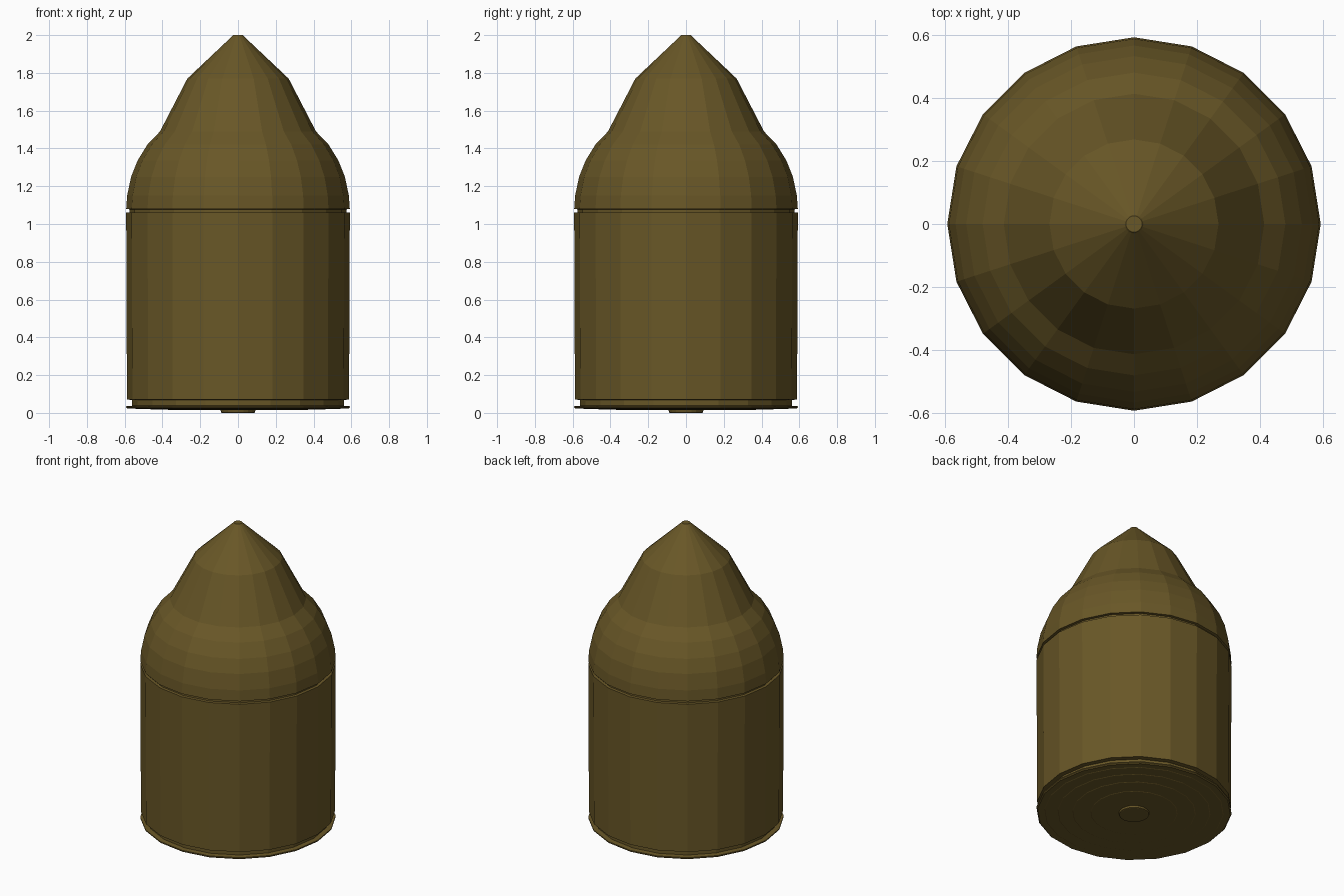
import bpy, bmesh
from math import sin, cos, tau

if "Cube" in bpy.data.objects:
    bpy.data.objects.remove(bpy.data.objects["Cube"])

SIDES = 20
brass = bpy.data.materials.new("dark_brass")
brass.diffuse_color = (0.14, 0.095, 0.02, 1)
brass.use_nodes = True
brass.node_tree.nodes["Principled BSDF"].inputs["Base Color"].default_value = brass.diffuse_color


def lathe(name, profile):
    """Revolve (radius, z) points, listed bottom to top, and cap both ends."""
    bm = bmesh.new()
    rings = [[bm.verts.new((r * cos(tau * i / SIDES), r * sin(tau * i / SIDES), z))
              for i in range(SIDES)] for r, z in profile]
    for lo, hi in zip(rings, rings[1:]):
        for i in range(SIDES):
            j = (i + 1) % SIDES
            bm.faces.new((lo[i], lo[j], hi[j], hi[i]))
    bm.faces.new(rings[0][::-1])
    bm.faces.new(rings[-1])
    bmesh.ops.recalc_face_normals(bm, faces=bm.faces[:])
    mesh = bpy.data.meshes.new(name)
    bm.to_mesh(mesh)
    bm.free()
    mesh.materials.append(brass)
    ob = bpy.data.objects.new(name, mesh)
    bpy.context.collection.objects.link(ob)
    return ob


# Casing: primer, stepped base rings, rim, extractor groove, straight wall
base = [(0.09, 0.003), (0.092, 0.014)]
for k, r in enumerate((0.26, 0.37, 0.46, 0.54)):
    z = 0.014 + 0.002 * k
    base += [(r, z), (r + 0.004, z + 0.002)]
lathe("casing", base + [(0.585, 0.022), (0.592, 0.028), (0.592, 0.035),
                        (0.56, 0.038), (0.56, 0.068), (0.588, 0.071),
                        (0.592, 1.06), (0.575, 1.062)])

# Projectile: neck groove, rounded shoulder, ogive and pointed fuze
lathe("projectile", [(0.575, 1.062), (0.575, 1.078), (0.592, 1.08), (0.587, 1.15),
                     (0.566, 1.25), (0.532, 1.335), (0.48, 1.42), (0.413, 1.49),
                     (0.268, 1.77), (0.03, 1.995), (0.026, 2.0)])

# Bottom primer cap touching the ground
lathe("primer", [(0.085, 0.0), (0.09, 0.002), (0.09, 0.012)])
